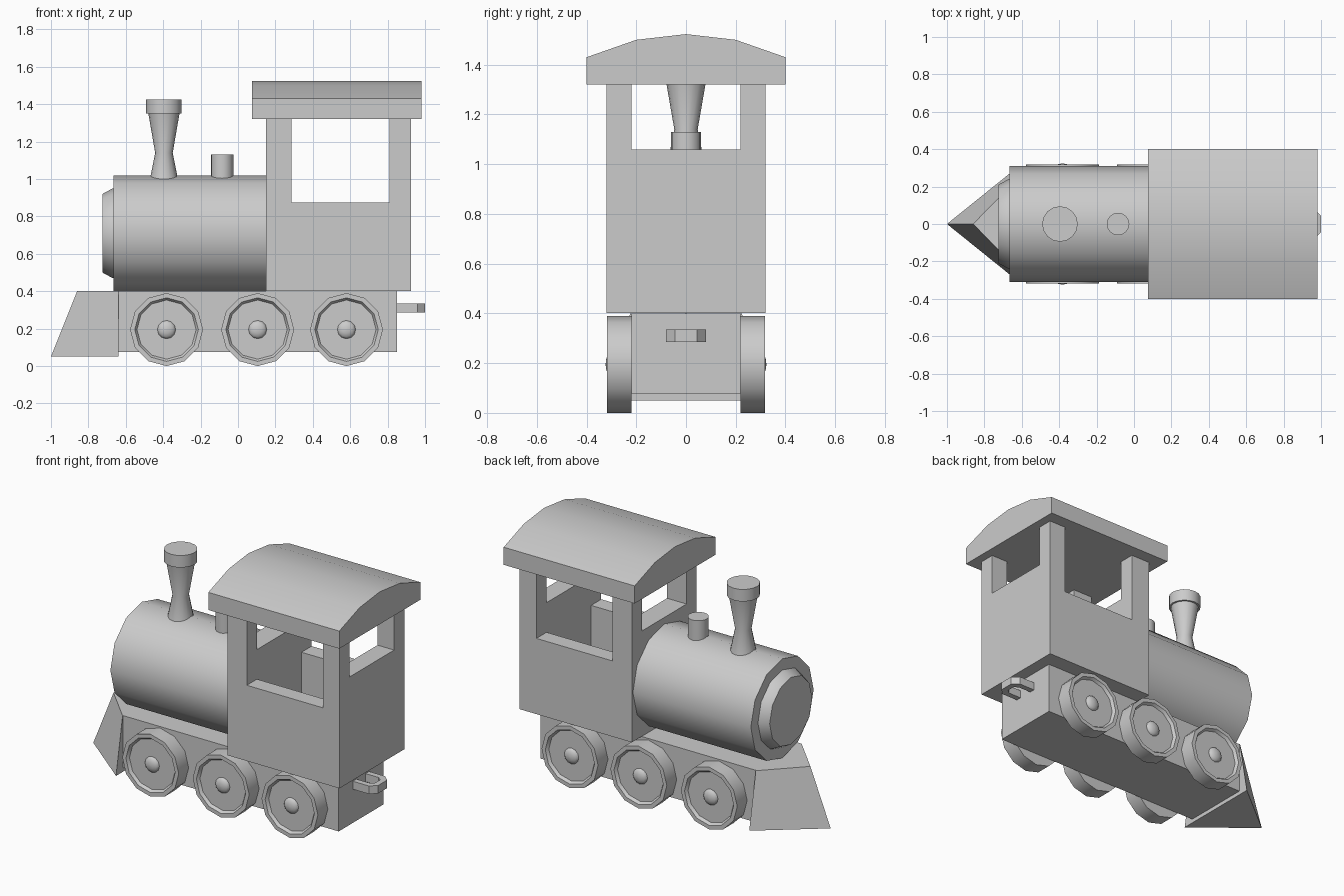
import bpy, bmesh, math
from mathutils import Matrix

if "Cube" in bpy.data.objects:
    bpy.data.objects.remove(bpy.data.objects["Cube"])


def finish(name, bm, smooth=True):
    bmesh.ops.recalc_face_normals(bm, faces=bm.faces[:])
    me = bpy.data.meshes.new(name)
    bm.to_mesh(me)
    bm.free()
    ob = bpy.data.objects.new(name, me)
    bpy.context.collection.objects.link(ob)
    if smooth:
        bpy.ops.object.select_all(action='DESELECT')
        bpy.context.view_layer.objects.active = ob
        ob.select_set(True)
        bpy.ops.object.shade_smooth_by_angle(angle=math.radians(35))
    return ob


def box(name, x0, x1, y0, y1, z0, z1):
    bm = bmesh.new()
    bmesh.ops.create_cube(bm, size=1)
    for v in bm.verts:
        v.co = ((x0, x1)[v.co.x > 0], (y0, y1)[v.co.y > 0], (z0, z1)[v.co.z > 0])
    return finish(name, bm, False)


def lathe(name, profile, sides, matrix):
    # Spin (radius, height) rings about local z, closing both ends
    bm = bmesh.new()
    rings = [[bm.verts.new((r * math.cos(2 * math.pi * i / sides),
                            r * math.sin(2 * math.pi * i / sides), h))
              for i in range(sides)] for r, h in profile]
    for a, b in zip(rings, rings[1:]):
        for i in range(sides):
            j = (i + 1) % sides
            bm.faces.new((a[i], a[j], b[j], b[i]))
    bm.faces.new(rings[0])
    bm.faces.new(rings[-1])
    bm.transform(matrix)
    return finish(name, bm)


def extrude(name, points, vec, smooth=True):
    bm = bmesh.new()
    f = bm.faces.new([bm.verts.new(p) for p in points])
    new = bmesh.ops.extrude_face_region(bm, geom=[f], use_keep_orig=True)['geom']
    bmesh.ops.translate(bm, vec=vec, verts=[g for g in new if isinstance(g, bmesh.types.BMVert)])
    return finish(name, bm, smooth)


# Chassis
box("chassis", -0.64, 0.85, -0.22, 0.22, 0.075, 0.40)

# Wedge-shaped plow
bm = bmesh.new()
low = [bm.verts.new(p) for p in ((-1, 0, 0.05), (-0.64, 0.29, 0.05), (-0.64, -0.29, 0.05))]
top = [bm.verts.new(p) for p in ((-0.86, 0, 0.40), (-0.64, 0.225, 0.40), (-0.64, -0.225, 0.40))]
bm.faces.new(low)
bm.faces.new(top)
for i in range(3):
    j = (i + 1) % 3
    bm.faces.new((low[i], low[j], top[j], top[i]))
finish("plow", bm, False)

# Boiler and its front door
to_front = Matrix.Translation((0, 0, 0.71)) @ Matrix.Rotation(math.radians(-90), 4, 'Y')
lathe("boiler", [(0.31, -0.16), (0.31, 0.665)], 12, to_front)
lathe("boiler_door", [(0.24, 0.66), (0.24, 0.67), (0.21, 0.725)], 12, to_front)

# Chimney, chimney cap and steam dome
lathe("chimney", [(0.075, 1.0), (0.047, 1.14), (0.085, 1.36)], 16, Matrix.Translation((-0.396, 0, 0)))
lathe("chimney_cap", [(0.095, 1.35), (0.095, 1.425)], 16, Matrix.Translation((-0.396, 0, 0)))
lathe("steam_dome", [(0.06, 1.0), (0.06, 1.13)], 16, Matrix.Translation((-0.085, 0, 0)))

# Cab with window openings and hollow inside
cab = box("cab", 0.15, 0.925, -0.32, 0.32, 0.402, 1.32)
cutters = [box("side_window_cutter", 0.285, 0.81, -0.5, 0.5, 0.875, 1.5),
           box("end_window_cutter", 0.0, 1.1, -0.22, 0.22, 1.06, 1.5),
           box("interior_cutter", 0.285, 0.81, -0.22, 0.22, 0.5, 1.5)]
for c in cutters:
    c.hide_render = True
    c.hide_viewport = True
    mod = cab.modifiers.new(c.name, 'BOOLEAN')
    mod.operation = 'DIFFERENCE'
    mod.solver = 'EXACT'
    mod.object = c

# Curved roof
half = [(0.4, 1.32), (0.4, 1.43), (0.2, 1.50)]
outline = half + [(0, 1.523)] + [(-y, z) for y, z in reversed(half)]
extrude("roof", [(0.075, y, z) for y, z in outline], (0.905, 0, 0))

# Rear coupling loop
outer = [(0.84, 0.08), (0.96, 0.08), (1.0, 0.045)]
inner = [(0.84, 0.045), (0.94, 0.045), (0.965, 0.025)]
loop = outer + [(x, -y) for x, y in reversed(outer)]
loop += [(x, -y) for x, y in inner] + inner[::-1]
extrude("coupling", [(x, y, 0.285) for x, y in loop], (0, 0, 0.05), False)

# Six wheels with recessed faces and rounded hubs
for side, label in ((-1, "right"), (1, "left")):
    for n, x in enumerate((-0.382, 0.105, 0.58), 1):
        m = Matrix.Translation((x, 0, 0.195)) @ Matrix.Rotation(math.radians(-90 * side), 4, 'X')
        lathe(f"{label}_wheel_{n}",
              [(0.195, 0.22), (0.195, 0.318), (0.17, 0.318), (0.158, 0.30)], 12, m)
        lathe(f"{label}_hub_{n}",
              [(0.05, 0.295), (0.048, 0.305), (0.038, 0.315), (0.02, 0.321), (0.004, 0.323)], 12, m)
